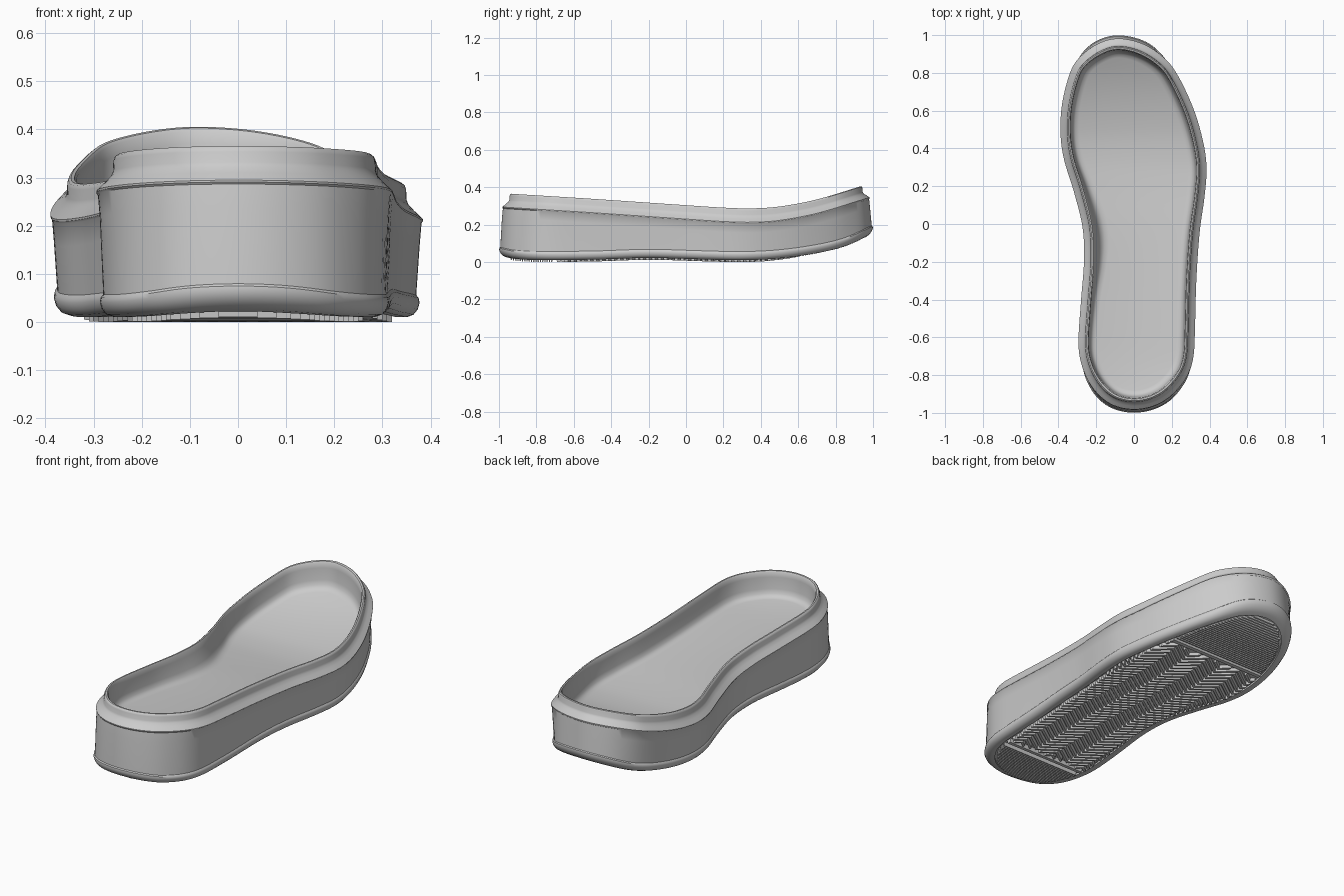
import bpy, bmesh, math
from mathutils import Vector

if "Cube" in bpy.data.objects:
    bpy.data.objects.remove(bpy.data.objects["Cube"])

N = 220  # points around the outline


def catmull(p0, p1, p2, p3, t):
    return 0.5 * (2 * p1 + (p2 - p0) * t + (2 * p0 - 5 * p1 + 4 * p2 - p3) * t * t
                  + (3 * p1 - p0 - 3 * p2 + p3) * t ** 3)


def height_curve(pts):
    """Smooth height as a function of y."""
    def slope(i):
        a, b = pts[max(i - 1, 0)], pts[min(i + 1, len(pts) - 1)]
        return (b[1] - a[1]) / (b[0] - a[0])

    def f(y):
        y = min(max(y, pts[0][0]), pts[-1][0])
        i = max(k for k in range(len(pts) - 1) if pts[k][0] <= y)
        (a, za), (b, zb) = pts[i], pts[i + 1]
        h, t = b - a, (y - a) / (b - a)
        return (za * (2*t**3 - 3*t*t + 1) + zb * (3*t*t - 2*t**3)
                + h * slope(i) * (t**3 - 2*t*t + t) + h * slope(i + 1) * (t**3 - t*t))
    return f


# Height lines along the sole: underside and rim
low = height_curve([(-1, .035), (-.92, .018), (-.8, .011), (-.5, .013), (-.2, .022), (.1, .014),
                    (.3, .01), (.5, .02), (.7, .048), (.85, .085), (1, .152)])
top = height_curve([(-1, .37), (-.93, .365), (-.5, .338), (0, .304), (.2, .291), (.35, .287),
                    (.5, .297), (.7, .335), (.94, .407), (1, .425)])

# Foot outline, clockwise from the toe tip
key = [Vector(p) for p in [
    (-.08, 1), (.045, .974), (.14, .91), (.23, .79), (.315, .61), (.365, .44), (.384, .3),
    (.374, .15), (.347, -.05), (.33, -.3), (.323, -.55), (.317, -.69), (.3, -.78), (.26, -.86),
    (.19, -.937), (.1, -.984), (0, -1), (-.1, -.983), (-.18, -.935), (-.242, -.855), (-.28, -.75),
    (-.294, -.62), (-.28, -.4), (-.265, -.2), (-.272, -.02), (-.318, .17), (-.37, .34),
    (-.389, .48), (-.38, .64), (-.335, .81), (-.27, .915), (-.185, .977)]]
K = len(key)
dense = [catmull(key[i - 1], key[i], key[(i + 1) % K], key[(i + 2) % K], s / 40)
         for i in range(K) for s in range(40)]
dist = [0]
for i in range(len(dense)):
    dist.append(dist[-1] + (dense[(i + 1) % len(dense)] - dense[i]).length)
outline, j = [], 0
for k in range(N):
    d = dist[-1] * k / N
    while dist[j + 1] < d:
        j += 1
    t = (d - dist[j]) / (dist[j + 1] - dist[j])
    outline.append(dense[j].lerp(dense[(j + 1) % len(dense)], t))


def inset(i, d):
    t = outline[(i + 2) % N] - outline[i - 2]
    return outline[i] + Vector((t.y, -t.x)).normalized() * d


def ends(y):
    """0 along the sides, 1 at heel and toe tips."""
    start = .82 if y > 0 else .65
    t = min(max((abs(y) - start) / (.98 - start), 0), 1)
    return t * t * (3 - 2 * t)


def finish(bm, name, angle):
    bmesh.ops.recalc_face_normals(bm, faces=bm.faces)
    me = bpy.data.meshes.new(name)
    bm.to_mesh(me)
    bm.free()
    ob = bpy.data.objects.new(name, me)
    bpy.context.collection.objects.link(ob)
    bpy.ops.object.select_all(action='DESELECT')
    ob.select_set(True)
    bpy.context.view_layer.objects.active = ob
    bpy.ops.object.shade_smooth_by_angle(angle=math.radians(angle))
    return ob


# Wall section: (inset on sides, inset at ends, reference line, height offset, arch widening)
section = [
    (.055, .055, low, .01, 0), (.055, .055, low, 0, 0), (.034, .034, low, 0, 0),
    (.02, .018, low, .005, 0), (.011, .007, low, .016, 0), (.007, .001, low, .03, 0),
    (.009, .002, low, .04, 0), (.014, .007, low, .046, 0),
    (.007, .016, top, -.13, 0), (.003, .021, top, -.082, 0), (0, .018, top, -.078, 0),
    (0, .018, top, -.074, 0), (.018, .036, top, -.057, 0), (.03, .05, top, -.044, 0),
    (.034, .055, top, -.034, 0), (.035, .057, top, -.012, 0), (.038, .06, top, -.004, 0),
    (.043, .065, top, 0, 0), (.05, .074, top, 0, 0), (.054, .079, top, -.006, 0),
    (.056, .081, top, -.03, .006), (.06, .085, top, -.09, .02), (.066, .091, top, -.112, .027),
    (.078, .102, top, -.124, .033), (.098, .12, top, -.128, .036)]

bm = bmesh.new()
rings = []
for side, end, line, dz, arch in section:
    ring = []
    for i in range(N):
        o = outline[i]
        widen = arch * math.exp(-((o.y + .05) / .25) ** 2) if o.x < 0 else 0
        p = inset(i, side + (end - side) * ends(o.y) + widen)
        ring.append(bm.verts.new((p.x, p.y, line(p.y) + dz)))
    rings.append(ring)
for a, b in zip(rings, rings[1:]):
    for i in range(N):
        bm.faces.new((a[i], a[(i + 1) % N], b[(i + 1) % N], b[i]))
# Footbed and underside: strips from the right edge to the left edge
for ring in (rings[0], rings[-1]):
    for i in range(N // 2):
        quad = [ring[i], ring[i + 1], ring[N - i - 1], ring[(N - i) % N]]
        bm.faces.new(list(dict.fromkeys(quad)))
finish(bm, "sole_shell", 35)

# Tread: ribs clipped to the inset outline
edge = [inset(i, .062) for i in range(N)]


def inside(x, y):
    hit = False
    for i in range(N):
        a, b = edge[i - 1], edge[i]
        if (a.y > y) != (b.y > y) and x < a.x + (y - a.y) / (b.y - a.y) * (b.x - a.x):
            hit = not hit
    return hit


def zigzag(x, amp, period=.2):
    return amp * (4 * abs((x / period) % 1 - .5) - 1)


def add_rib(bm, y0, amp, w, limits):
    # Collect unbroken runs of points that lie inside the tread area
    runs = [[]]
    for s in range(-40, 41):
        x = s * .01
        y = y0 + zigzag(x, amp)
        if limits[0] < y < limits[1] and inside(x, y):
            runs[-1].append((x, y))
        elif runs[-1]:
            runs.append([])
    for run in runs:
        if len(run) < 2:
            continue
        loops = []
        for x, y in run:
            tip = -.01 + .009 * min(max((abs(y) - .4) / .3, 0), 1) * (y > 0)
            loops.append([bm.verts.new((x, y + k * w, low(y + k * w) + dz))
                          for k, dz in ((-.5, .012), (-.3, tip), (.3, tip), (.5, .012))])
        for a, b in zip(loops, loops[1:]):
            for k in range(4):
                bm.faces.new((a[k], a[(k + 1) % 4], b[(k + 1) % 4], b[k]))
        bm.faces.new(loops[0])
        bm.faces.new(loops[-1])


HEEL, TOE = -.68, .6
bm = bmesh.new()
for k in range(-24, 24):
    add_rib(bm, k * .032, .035, .025, (HEEL + .02, TOE - .02))
finish(bm, "zigzag_tread", 25)

for name, lo, hi in (("heel_tread", -1, HEEL - .02), ("toe_tread", TOE + .02, 1)):
    bm = bmesh.new()
    for k in range(int((hi - lo) / .012)):
        add_rib(bm, lo + .006 + k * .012, 0, .009, (lo, hi))
    finish(bm, name, 25)

# Straight bars between the tread zones
bm = bmesh.new()
for y in (HEEL, TOE):
    add_rib(bm, y, 0, .03, (-1, 1))
finish(bm, "tread_bars", 25)
